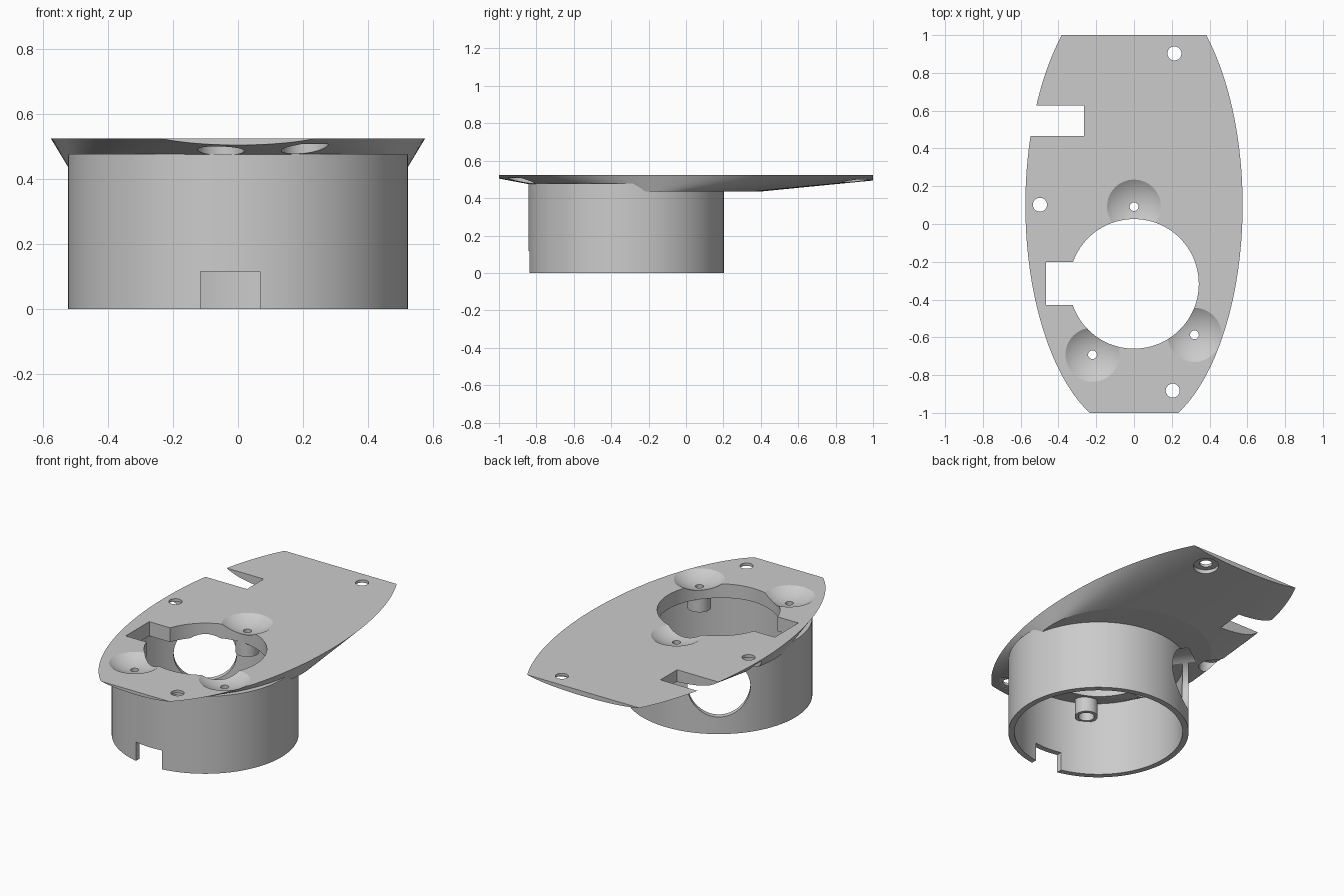
import bpy, bmesh
from math import sin, cos, pi, radians
from mathutils import Matrix, Vector

if "Cube" in bpy.data.objects:
    bpy.data.objects.remove(bpy.data.objects["Cube"], do_unlink=True)

grey = bpy.data.materials.new("light_grey")
grey.use_nodes = True
colour = (0.6, 0.6, 0.6, 1)
grey.diffuse_color = colour
grey.node_tree.nodes["Principled BSDF"].inputs["Base Color"].default_value = colour

TOP = 0.524          # plate top
FLOOR = 0.436        # lowest level of the plate underside
AXIS_Y = -0.32       # housing axis
R_HOUSING = 0.522


def make(name, bm):
    bmesh.ops.recalc_face_normals(bm, faces=bm.faces)
    mesh = bpy.data.meshes.new(name)
    bm.to_mesh(mesh)
    bm.free()
    mesh.materials.append(grey)
    obj = bpy.data.objects.new(name, mesh)
    bpy.context.collection.objects.link(obj)
    return obj


def cylinder(name, x, y, r, z0, z1, segments=96):
    bm = bmesh.new()
    bmesh.ops.create_cone(bm, cap_ends=True, segments=segments, radius1=r, radius2=r,
                          depth=z1 - z0, matrix=Matrix.Translation((x, y, (z0 + z1) / 2)))
    return make(name, bm)


def box(name, x0, x1, y0, y1, z0, z1):
    bm = bmesh.new()
    centre = Matrix.Translation(((x0 + x1) / 2, (y0 + y1) / 2, (z0 + z1) / 2))
    bmesh.ops.create_cube(bm, size=1, matrix=centre @ Matrix.Diagonal((x1 - x0, y1 - y0, z1 - z0, 1)))
    return make(name, bm)


def lathe(name, x, y, profile, segments=96):
    """Closed solid turned about a vertical axis from (radius, height) points."""
    bm = bmesh.new()
    rings = [[bm.verts.new((x + r * cos(2 * pi * i / segments), y + r * sin(2 * pi * i / segments), z))
              for i in range(segments)] for r, z in profile]
    for low, high in zip(rings, rings[1:]):
        for i in range(segments):
            j = (i + 1) % segments
            bm.faces.new((low[i], low[j], high[j], high[i]))
    bm.faces.new(rings[0][::-1])
    bm.faces.new(rings[-1])
    return make(name, bm)


def cut(obj, cutters):
    bpy.context.view_layer.objects.active = obj
    for cutter in cutters:
        mod = obj.modifiers.new("cut", "BOOLEAN")
        mod.operation = "DIFFERENCE"
        mod.solver = "EXACT"
        mod.object = cutter
        bpy.ops.object.modifier_apply(modifier=mod.name)


# Mounting plate: hull of a wide ellipse above and a circle below, ends cropped
bm = bmesh.new()
N = 160
for i in range(N):
    a = 2 * pi * i / N
    bm.verts.new((0.575 * cos(a), 0.1 + 1.205 * sin(a), TOP))
    bm.verts.new((R_HOUSING * cos(a), -0.115 + R_HOUSING * sin(a), FLOOR))
bmesh.ops.convex_hull(bm, input=bm.verts)
bmesh.ops.dissolve_limit(bm, angle_limit=radians(0.05), verts=bm.verts, edges=bm.edges)
for end in (-1, 1):
    bmesh.ops.bisect_plane(bm, geom=bm.verts[:] + bm.edges[:] + bm.faces[:], dist=1e-5,
                           plane_co=(0, end, 0), plane_no=(0, end, 0), clear_outer=True)
    bmesh.ops.holes_fill(bm, edges=[e for e in bm.edges if e.is_boundary])
plate = make("mounting_plate", bm)

# Housing ring below the plate
ring = cylinder("housing_ring", 0, AXIS_Y, R_HOUSING, 0, 0.477, 128)

# Screw bosses under the dished seats
SEATS = [(0, 0.092), (0.32, -0.587), (-0.22, -0.692)]
bosses = [cylinder("screw_boss", x, y, 0.066, 0.35, 0.5, 90) for x, y in SEATS]

# Cutters for the central opening, slots and bores
opening = cylinder("cut_opening", 0, AXIS_Y + 0.003, 0.343, 0.3, 0.6, 128)
opening_slot = box("cut_opening_slot", -0.465, -0.2, -0.43, -0.2, 0.4, 0.6)
edge_notch = box("cut_edge_notch", -0.8, -0.265, 0.465, 0.628, 0.3, 0.6)
ring_bore = cylinder("cut_ring_bore", 0, AXIS_Y, 0.487, -0.1, 0.6, 128)
ring_notch = box("cut_ring_notch", -0.115, 0.068, -0.95, -0.7, -0.1, 0.116)

# Round side port through the back right of the housing
outward = Vector((cos(radians(125)), sin(radians(125)), 0))
bm = bmesh.new()
bmesh.ops.create_cone(bm, cap_ends=True, segments=96, radius1=0.176, radius2=0.176, depth=0.3,
                      matrix=Matrix.Translation(Vector((0, AXIS_Y, 0.281)) + outward * 0.41)
                      @ outward.to_track_quat("Z", "Y").to_matrix().to_4x4())
side_port = make("cut_side_port", bm)

# Seat cutters: screw pocket below, pilot hole, then a shallow spherical dish
DISH_R, DISH_DEPTH, PILOT_R, POCKET_R = 0.25, 0.045, 0.023, 0.046
dish_z = TOP - DISH_DEPTH + DISH_R
profile = [(POCKET_R, 0.2), (POCKET_R, 0.42), (PILOT_R, 0.42)]
for step in range(13):
    r = PILOT_R + (0.17 - PILOT_R) * step / 12
    profile.append((r, dish_z - (DISH_R ** 2 - r ** 2) ** 0.5))
seats = [lathe("cut_seat", x, y, profile) for x, y in SEATS]

# Plate fixing holes, counterbored underneath; one pocket is blind
FIXINGS = [(0.214, 0.903), (0.205, -0.882), (-0.498, 0.102)]
holes = [cylinder("cut_hole", x, y, 0.037, 0.2, 0.7) for x, y in FIXINGS]
counterbores = [cylinder("cut_counterbore", x, y, 0.072, 0.2, 0.507, 90)
                for x, y in FIXINGS + [(-0.053, -0.9)]]

cut(plate, [opening, opening_slot, edge_notch, side_port] + seats + holes + counterbores)
cut(ring, [ring_bore, ring_notch, side_port])
for boss, seat in zip(bosses, seats):
    cut(boss, [seat])

for cutter in [opening, opening_slot, edge_notch, ring_bore, ring_notch, side_port,
               *seats, *holes, *counterbores]:
    bpy.data.objects.remove(cutter, do_unlink=True)

# Smooth the curved walls, keep every real edge crisp
bpy.ops.object.select_all(action="DESELECT")
for obj in [plate, ring] + bosses:
    obj.select_set(True)
bpy.context.view_layer.objects.active = plate
bpy.ops.object.shade_smooth_by_angle(angle=radians(4.5))
